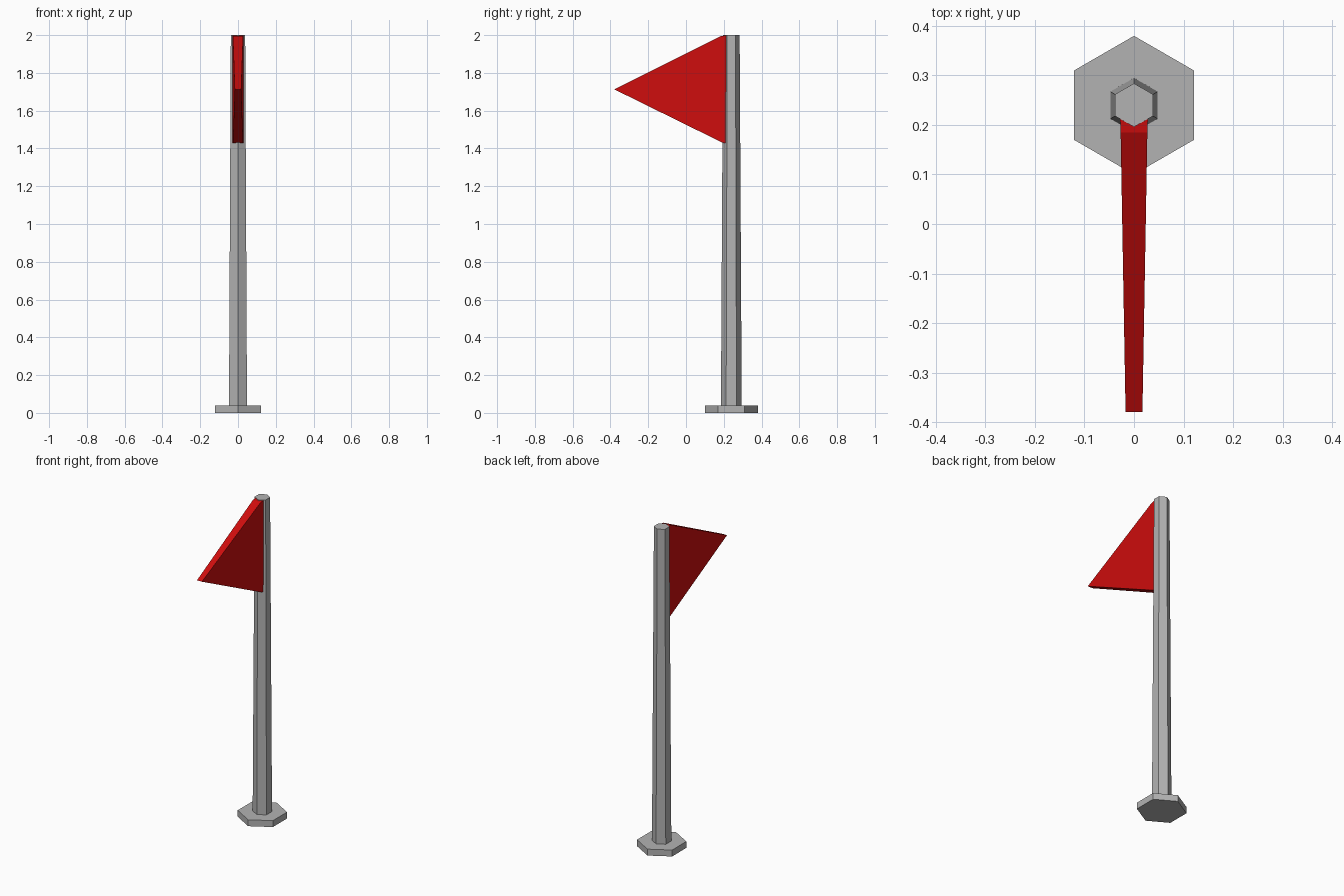
import bpy, bmesh, math

if "Cube" in bpy.data.objects:
    bpy.data.objects.remove(bpy.data.objects["Cube"])

def material(name, rgb):
    m = bpy.data.materials.new(name)
    m.diffuse_color = (*rgb, 1)
    m.use_nodes = True
    m.node_tree.nodes["Principled BSDF"].inputs["Base Color"].default_value = m.diffuse_color
    return m

grey = material("metal grey", (0.45, 0.45, 0.45))
red = material("flag red", (0.62, 0.004, 0.004))

POLE_Y = 0.24

def finish(name, bm, mat):
    bmesh.ops.recalc_face_normals(bm, faces=bm.faces)
    mesh = bpy.data.meshes.new(name)
    bm.to_mesh(mesh)
    bm.free()
    mesh.materials.append(mat)
    ob = bpy.data.objects.new(name, mesh)
    bpy.context.collection.objects.link(ob)

def hex_prism(name, r_low, r_high, z0, z1):
    """Six-sided tapered prism with corners pointing along y."""
    bm = bmesh.new()
    rings = []
    for r, z in ((r_low, z0), (r_high, z1)):
        rings.append([bm.verts.new((r * math.sin(i * math.pi / 3),
                                    POLE_Y + r * math.cos(i * math.pi / 3), z))
                      for i in range(6)])
    low, high = rings
    bm.faces.new(low)
    bm.faces.new(high)
    for i in range(6):
        j = (i + 1) % 6
        bm.faces.new((low[i], low[j], high[j], high[i]))
    finish(name, bm, grey)

# Foot plate and tapered pole
hex_prism("base", 0.14, 0.14, 0.0, 0.04)
hex_prism("pole", 0.055, 0.044, 0.04, 2.0)

# Triangular pennant: (y, z, half thickness), thinner at the tip
profile = [(-0.38, 1.713, 0.017), (0.185, 1.995, 0.027), (0.212, 1.998, 0.028),
           (0.212, 1.427, 0.028), (0.19, 1.432, 0.027)]
bm = bmesh.new()
left = [bm.verts.new((-t, y, z)) for y, z, t in profile]
right = [bm.verts.new((t, y, z)) for y, z, t in profile]
bm.faces.new(left)
bm.faces.new(right)
for i in range(len(profile)):
    j = (i + 1) % len(profile)
    bm.faces.new((left[i], left[j], right[j], right[i]))
finish("flag", bm, red)
